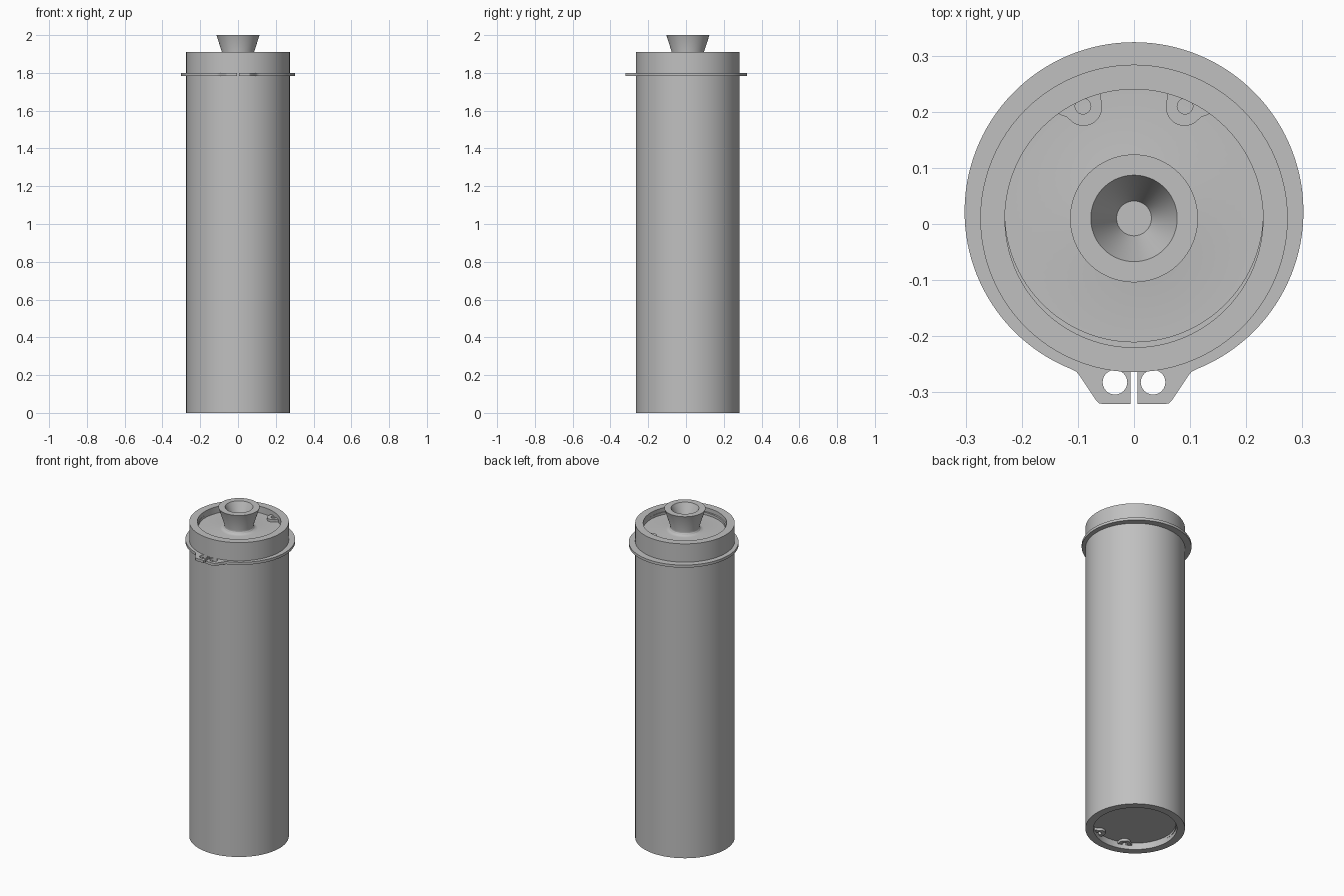
import bpy, bmesh
from math import radians, pi, sin, cos

AXIS_Y = 0.01          # the tube axis sits slightly behind the origin

cube = bpy.data.objects.get("Cube")
if cube:
    bpy.data.objects.remove(cube, do_unlink=True)

grey = bpy.data.materials.new("plain_grey")
grey.use_nodes = True
colour = (0.527, 0.527, 0.527, 1.0)
grey.diffuse_color = colour
grey.node_tree.nodes["Principled BSDF"].inputs["Base Color"].default_value = colour


def finish(name, mesh):
    """Link a mesh as a named, coloured, edge-preserving smooth object."""
    mesh.materials.clear()
    mesh.materials.append(grey)
    obj = bpy.data.objects.new(name, mesh)
    bpy.context.collection.objects.link(obj)
    bpy.ops.object.select_all(action='DESELECT')
    obj.select_set(True)
    bpy.context.view_layer.objects.active = obj
    bpy.ops.object.shade_smooth_by_angle(angle=radians(25))
    return obj


def lathe(name, profile, closed=False, segments=96):
    """Turn an (r, z) profile around the tube axis."""
    bm = bmesh.new()
    verts = [bm.verts.new((r, 0, z)) for r, z in profile]
    edges = [bm.edges.new(pair) for pair in zip(verts, verts[1:])]
    if closed:
        edges.append(bm.edges.new((verts[-1], verts[0])))
    bmesh.ops.spin(bm, geom=verts + edges, cent=(0, 0, 0), axis=(0, 0, 1),
                   angle=2 * pi, steps=segments, use_duplicate=False)
    bmesh.ops.remove_doubles(bm, verts=bm.verts[:], dist=1e-5)
    bmesh.ops.recalc_face_normals(bm, faces=bm.faces[:])
    mesh = bpy.data.meshes.new(name)
    bm.to_mesh(mesh)
    bm.free()
    obj = finish(name, mesh)
    obj.location.y = AXIS_Y
    return obj


def arc(cx, cy, r, start, end, steps):
    angles = [radians(start + (end - start) * i / steps) for i in range(steps + 1)]
    return [(cx + r * cos(a), cy + r * sin(a)) for a in angles]


def mirror_x(points):
    return [(-x, y) for x, y in reversed(points)]


def plate(name, loops, z, thickness):
    """Flat plate from an outline and its holes."""
    curve = bpy.data.curves.new(name + "_outline", 'CURVE')
    curve.dimensions = '2D'
    curve.fill_mode = 'BOTH'
    curve.extrude = thickness / 2
    for loop in loops:
        spline = curve.splines.new('POLY')
        spline.points.add(len(loop) - 1)
        for point, (x, y) in zip(spline.points, loop):
            point.co = (x, y, 0, 1)
        spline.use_cyclic_u = True
    helper = bpy.data.objects.new(name + "_outline", curve)
    bpy.context.collection.objects.link(helper)
    bpy.context.view_layer.update()
    graph = bpy.context.evaluated_depsgraph_get()
    mesh = bpy.data.meshes.new_from_object(helper.evaluated_get(graph))
    bpy.data.objects.remove(helper, do_unlink=True)
    bm = bmesh.new()
    bm.from_mesh(mesh)
    bmesh.ops.remove_doubles(bm, verts=bm.verts[:], dist=1e-5)
    bmesh.ops.recalc_face_normals(bm, faces=bm.faces[:])
    bm.to_mesh(mesh)
    bm.free()
    mesh.name = name
    obj = finish(name, mesh)
    obj.location.z = z
    return obj


# Main tube
lathe("tube", [(0.23, 0), (0.274, 0), (0.274, 1.91), (0.23, 1.91)], closed=True)

# Recessed bottom plug
lathe("bottom_plug", [(0, 0.04), (0.231, 0.04), (0.231, 0.1), (0, 0.1)])

# Recessed top plug with filleted, flared spout and tapered bore
lathe("top_plug_and_spout", [
    (0, 1.8), (0.231, 1.8), (0.231, 1.87), (0.104, 1.87), (0.094, 1.872),
    (0.086, 1.877), (0.081, 1.885), (0.08, 1.894), (0.114, 2.0), (0.077, 2.0),
    (0.031, 1.9), (0, 1.9)])

# Outer retaining clip with two pierced ears at the front
ear = [(0.006, -0.321), (0.055, -0.321), (0.062, -0.3195), (0.067, -0.315),
       (0.087, -0.285), (0.097, -0.27), (0.103, -0.263)]
outline = (ear + arc(0, 0.022, 0.302, -68, 248, 110) + mirror_x(ear)
           + arc(0, AXIS_Y, 0.26, 268.7, -88.7, 96))
ear_holes = [arc(s * 0.034, -0.282, 0.022, 0, 345, 23) for s in (-1, 1)]
plate("outer_clip", [outline] + ear_holes, 1.791, 0.016)

# Inner retaining clips: lugs at the back on top, at the front underneath
lug = ([(0.061, 0.245)] + arc(0.09, 0.208, 0.033, 180, 310, 14)
       + [(0.12, 0.191), (0.128, 0.193), (0.136, 0.197)])
outline = (lug + arc(0, 0.02, 0.23, 50, -230, 90) + mirror_x(lug)
           + arc(0, AXIS_Y, 0.245, 106, 434, 90))
lug_holes = [arc(s * 0.091, 0.21, 0.014, 0, 345, 23) for s in (-1, 1)]
loops = [outline] + lug_holes
flipped = [[(x, 2 * AXIS_Y - y) for x, y in loop] for loop in loops]
plate("top_inner_clip", loops, 1.878, 0.015)
plate("bottom_inner_clip", flipped, 0.032, 0.015)
